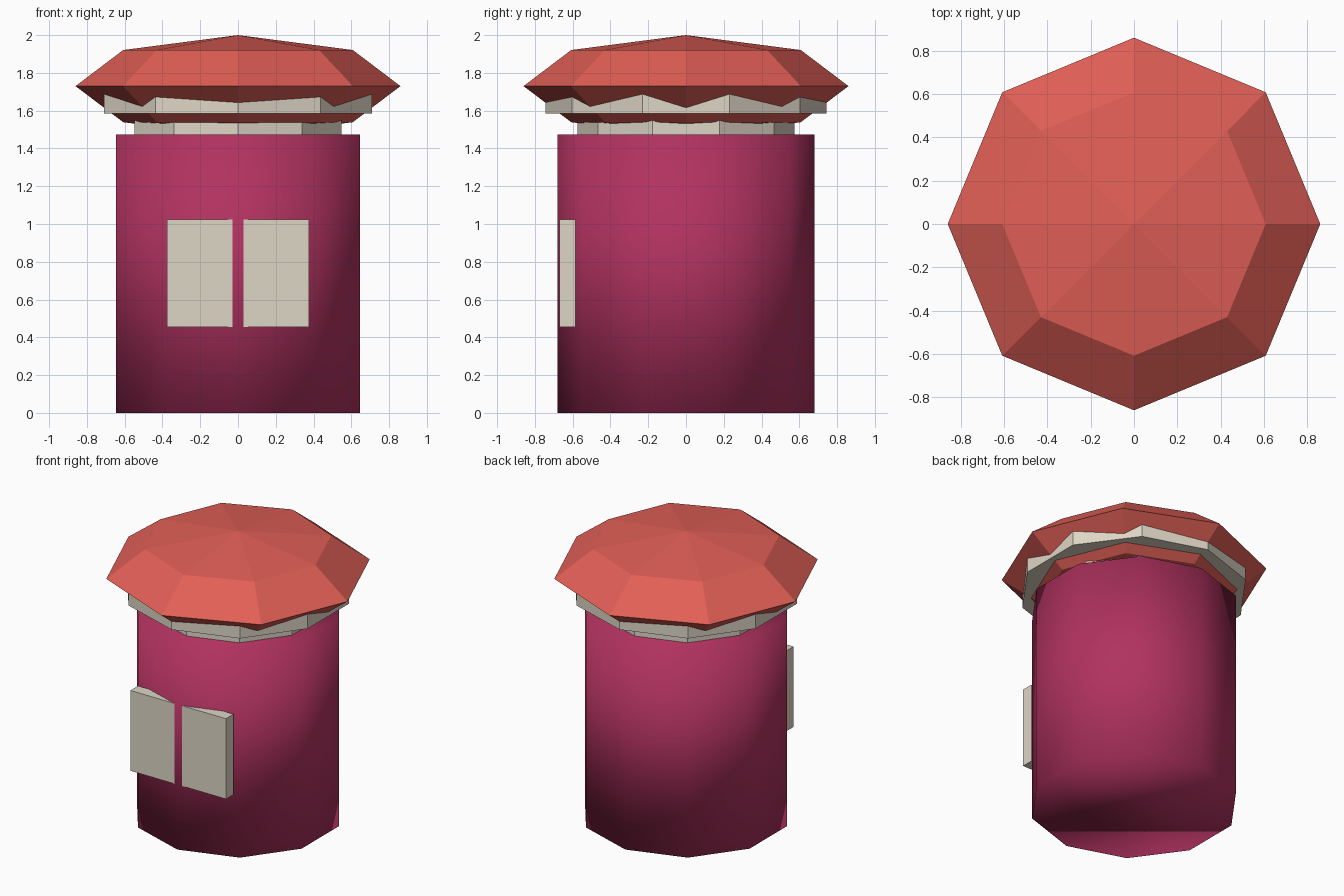
import bpy

cube = bpy.data.objects.get("Cube")
if cube:
    bpy.data.objects.remove(cube, do_unlink=True)


def material(name, colour):
    mat = bpy.data.materials.new(name)
    mat.use_nodes = True
    mat.diffuse_color = (*colour, 1)
    mat.node_tree.nodes["Principled BSDF"].inputs["Base Color"].default_value = (*colour, 1)
    return mat


def finish(name, mat, smooth=False):
    obj = bpy.context.object
    obj.name = name
    obj.data.materials.append(mat)
    bpy.ops.object.transform_apply(location=False, rotation=False, scale=True)
    if smooth:
        bpy.ops.object.shade_smooth()
    else:
        bpy.ops.object.shade_flat()
    return obj


def drum(name, radius, bottom, top, mat, smooth=False):
    """Ten-sided cylinder with a corner pointing to the front."""
    bpy.ops.mesh.primitive_cylinder_add(
        vertices=10, radius=radius, depth=top - bottom,
        location=(0, 0, (bottom + top) / 2))
    return finish(name, mat, smooth)


red = material("coral red", (0.75, 0.114, 0.093))
berry = material("berry pink", (0.44, 0.032, 0.115))
cream = material("cream", (0.73, 0.67, 0.56))

# Softly shaded body
drum("body", 0.68, 0, 1.475, berry, smooth=True)

# Cream rings under the cap, their tops buried in it
drum("neck_ring", 0.575, 1.44, 1.56, cream)
drum("brim_ring", 0.745, 1.585, 1.715, cream)

# Flattened faceted cap
bpy.ops.mesh.primitive_uv_sphere_add(segments=8, ring_count=4, radius=1, location=(0, 0, 1.73))
bpy.context.object.scale = (0.86, 0.86, 0.27)
finish("cap", red)

# Front label plate, split in two by the body's front corner
bpy.ops.mesh.primitive_cube_add(size=1, location=(0, -0.628, 0.74))
bpy.context.object.scale = (0.75, 0.085, 0.57)
finish("front_plate", cream)
